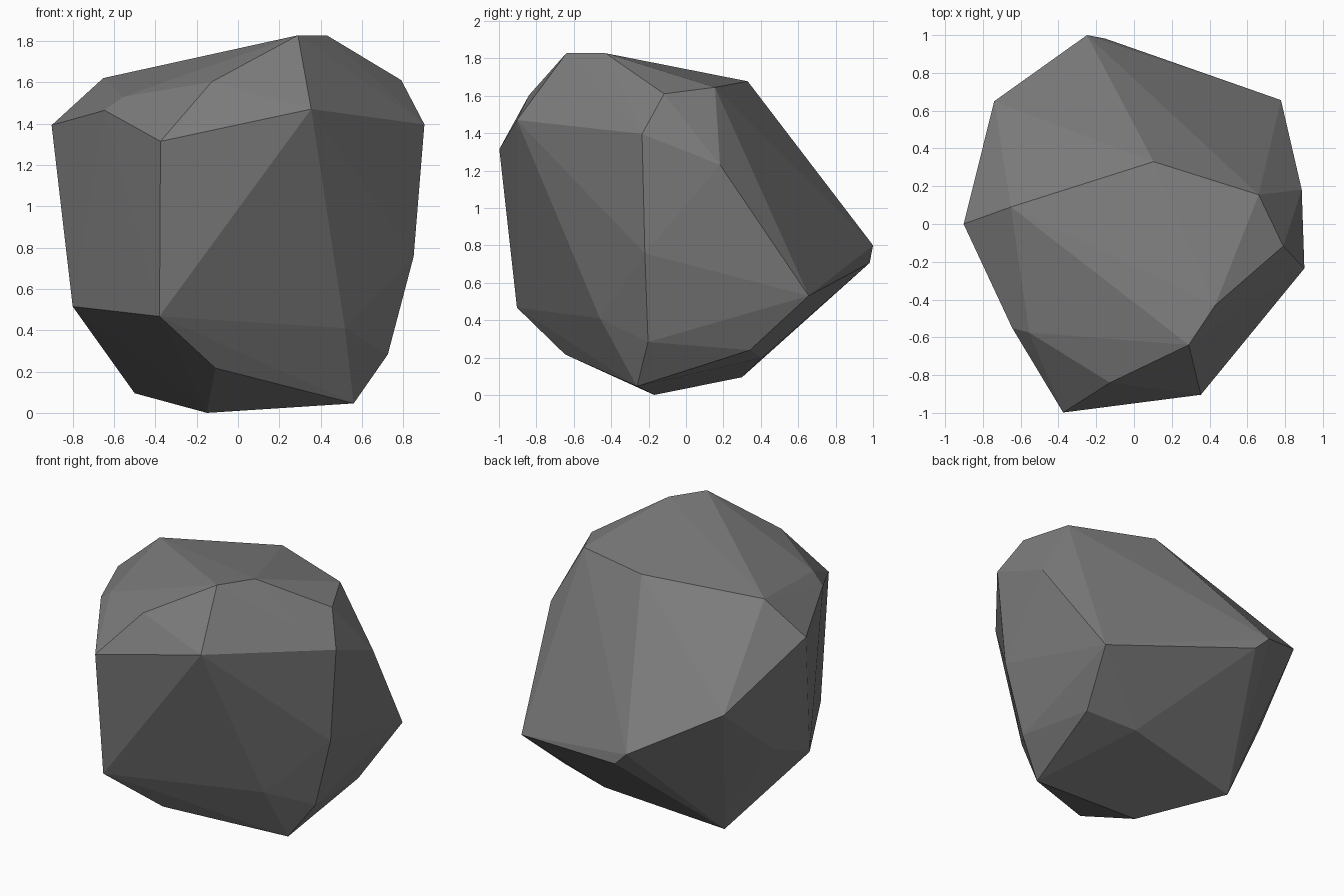
import bpy, bmesh

# corner points of the chipped boulder, listed by height band
crown = [(.29, -.64, 1.827), (.43, -.43, 1.827), (.79, -.117, 1.61),
         (-.127, -.84, 1.602), (-.652, .09, 1.62), (.104, .33, 1.677), (.66, .155, 1.645)]
shoulder = [(.902, -.235, 1.396), (.354, -.904, 1.47), (-.375, -.998, 1.314),
            (-.645, -.55, 1.464), (-.555, -.575, 1.53), (-.902, 0, 1.392),
            (.888, .182, 1.23), (-.74, .65, 1.065)]
waist = [(.778, .656, .53), (-.153, .982, .706), (-.249, 1.0, .80),
         (.85, -.22, .757), (-.81, .24, .707), (-.80, -.185, .515), (-.38, -.904, .467)]
foot = [(.517, -.46, .41), (.725, -.203, .283), (-.11, -.647, .217), (.665, .342, .24),
        (.328, .406, .198), (-.50, .30, .095), (.56, -.262, .046), (-.15, -.17, 0)]

# wrap the points in a convex hull
bm = bmesh.new()
for p in crown + shoulder + waist + foot:
    bm.verts.new(p)
bmesh.ops.convex_hull(bm, input=bm.verts[:])
bmesh.ops.recalc_face_normals(bm, faces=bm.faces[:])
for f in bm.faces:
    f.smooth = False
mesh = bpy.data.meshes.new("boulder")
bm.to_mesh(mesh)
bm.free()

# single stone colour
stone = bpy.data.materials.new("grey stone")
stone.diffuse_color = (.2, .2, .2, 1)
mesh.materials.append(stone)
bpy.context.collection.objects.link(bpy.data.objects.new("boulder", mesh))
